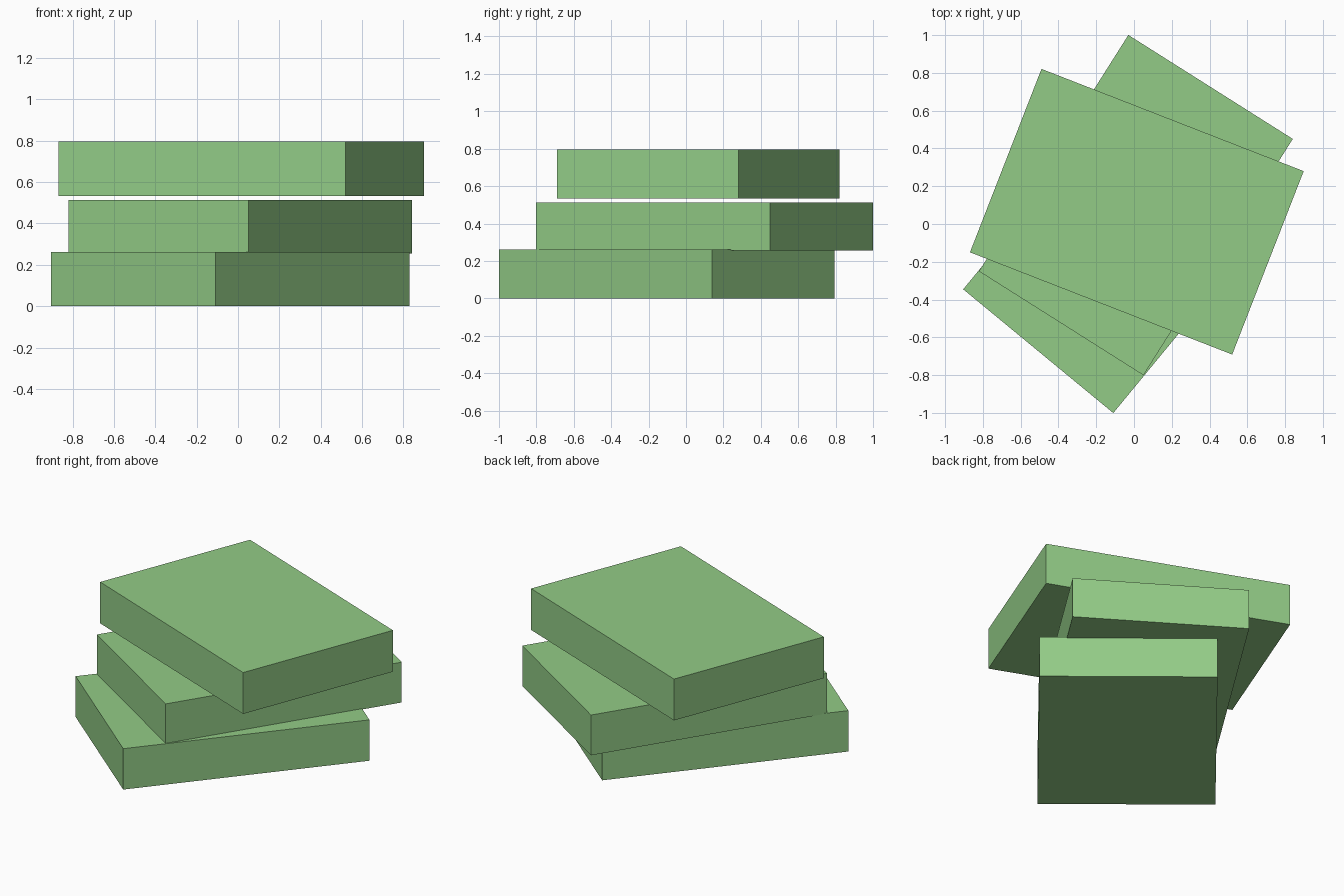
import bpy
from math import radians

default = bpy.data.objects.get("Cube")
if default:
    bpy.data.objects.remove(default, do_unlink=True)

# Single leaf green colour
green = bpy.data.materials.new("leaf_green")
green.use_nodes = True
colour = (0.29, 0.60, 0.24, 1)
green.diffuse_color = colour
green.node_tree.nodes["Principled BSDF"].inputs["Base Color"].default_value = colour


def slab(name, centre, size, turn, bottom, top):
    """Flat box turned about the vertical axis."""
    x, y = centre
    bpy.ops.mesh.primitive_cube_add(size=1, location=(x, y, (bottom + top) / 2),
                                    rotation=(0, 0, radians(turn)))
    obj = bpy.context.object
    obj.name = obj.data.name = name
    obj.scale = (*size, top - bottom)
    bpy.ops.object.transform_apply(location=False, rotation=False, scale=True)
    obj.data.materials.append(green)
    return obj


# Stack of three twisted slabs
slab("bottom_slab", (-0.037, -0.103), (1.03, 1.478), -39.5, 0, 0.261)
slab("middle_slab", (0.01, 0.10), (1.03, 1.48), -32.3, 0.256, 0.513)
slab("top_slab", (0.015, 0.065), (1.49, 1.042), -21.3, 0.533, 0.797)
